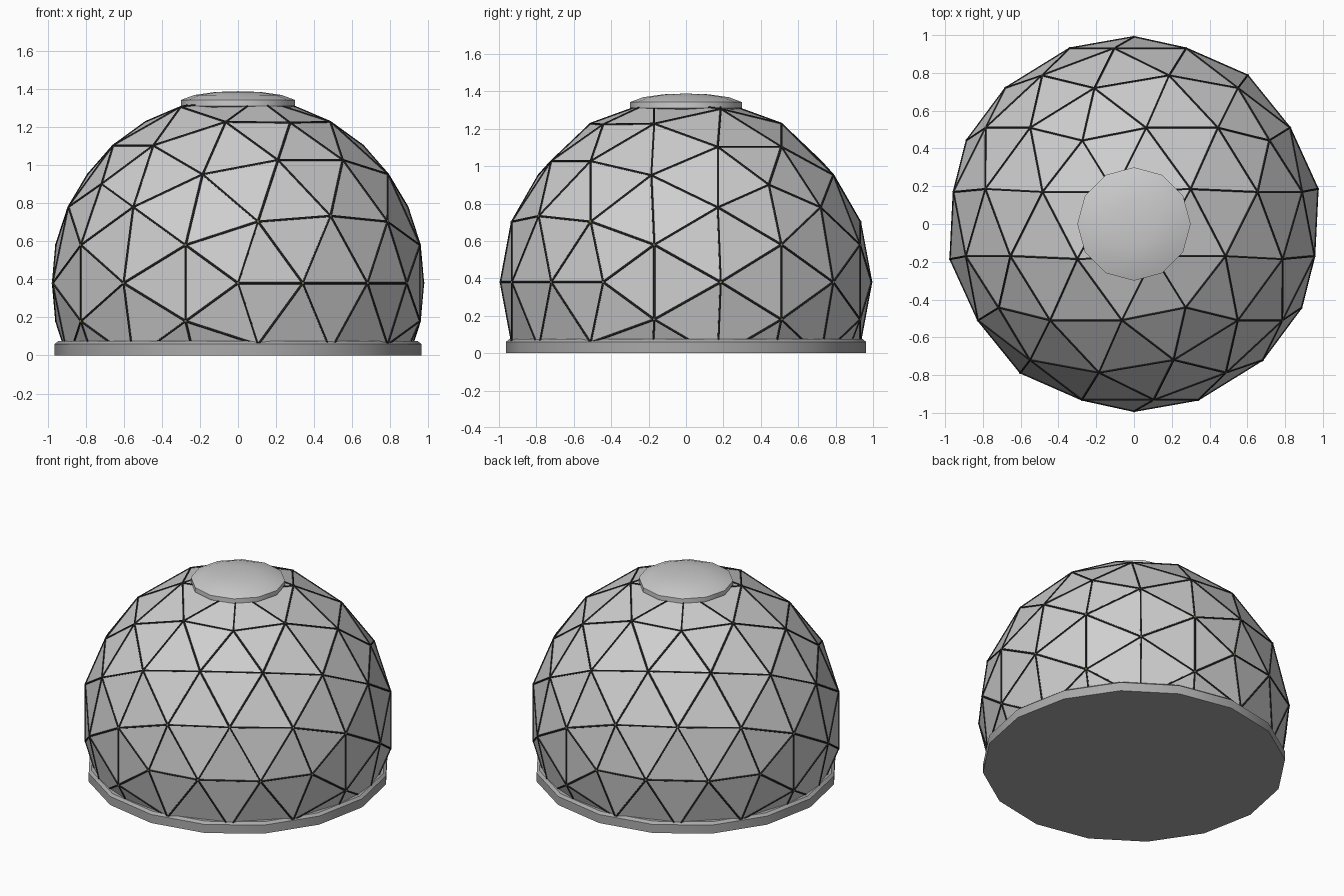
import bpy, bmesh, math
from mathutils import Vector, Matrix

if "Cube" in bpy.data.objects:
    bpy.data.objects.remove(bpy.data.objects["Cube"])

R, CZ, FREQ = 0.99, 0.38, 3      # dome radius, centre height, subdivisions
FLOOR = 0.06


def material(name, rgb):
    m = bpy.data.materials.new(name)
    m.diffuse_color = (*rgb, 1)
    m.use_nodes = True
    m.node_tree.nodes["Principled BSDF"].inputs["Base Color"].default_value = m.diffuse_color
    return m


PANEL = material("panel_grey", (0.62, 0.62, 0.62))
STRUT = material("strut_black", (0.03, 0.03, 0.03))
BASE = material("base_grey", (0.4, 0.4, 0.4))
CAP = material("cap_grey", (0.6, 0.6, 0.6))
NODE = material("node_yellow", (0.6, 0.5, 0.12))


def finish(bm, name, mat, smooth=None):
    bmesh.ops.recalc_face_normals(bm, faces=bm.faces)
    me = bpy.data.meshes.new(name)
    bm.to_mesh(me)
    bm.free()
    me.materials.append(mat)
    ob = bpy.data.objects.new(name, me)
    bpy.context.collection.objects.link(ob)
    if smooth:
        bpy.context.view_layer.objects.active = ob
        ob.select_set(True)
        bpy.ops.object.shade_smooth_by_angle(angle=math.radians(smooth))
        ob.select_set(False)
    return ob


def lathe(name, profile, sides, mat):
    """Closed turned solid from (radius, z) points, axis points have radius 0."""
    bm = bmesh.new()
    vs = [bm.verts.new((r, 0, z)) for r, z in profile]
    es = [bm.edges.new(p) for p in zip(vs, vs[1:])]
    bmesh.ops.spin(bm, geom=vs + es, cent=(0, 0, 0), axis=(0, 0, 1),
                   angle=2 * math.pi, steps=sides, use_duplicate=False)
    bmesh.ops.remove_doubles(bm, verts=bm.verts, dist=1e-4)
    return finish(bm, name, mat, 40)


# Icosahedron with one edge lying on the equator
phi = (1 + 5 ** 0.5) / 2
turn = Matrix.Rotation(math.radians(-148.28), 3, 'Z')
ico = []
for a in (-1, 1):
    for b in (-phi, phi):
        ico += [turn @ Vector(p) for p in ((a, b, 0), (0, a, b), (b, 0, a))]

# Geodesic panels: split every icosahedron face and push it to the sphere
bm = bmesh.new()
near = lambda p, q: (p - q).length < 2.1
for i in range(12):
    for j in range(i + 1, 12):
        for k in range(j + 1, 12):
            A, B, C = ico[i], ico[j], ico[k]
            if not (near(A, B) and near(B, C) and near(A, C)):
                continue
            g = {}
            for u in range(FREQ + 1):
                for v in range(FREQ + 1 - u):
                    p = A + (B - A) * u / FREQ + (C - A) * v / FREQ
                    g[u, v] = bm.verts.new(p.normalized() * R + Vector((0, 0, CZ)))
            for u in range(FREQ):
                for v in range(FREQ - u):
                    bm.faces.new((g[u, v], g[u + 1, v], g[u, v + 1]))
                    if u + v < FREQ - 1:
                        bm.faces.new((g[u + 1, v], g[u + 1, v + 1], g[u, v + 1]))
bmesh.ops.remove_doubles(bm, verts=bm.verts, dist=1e-4)
nodes = [v.co.copy() for v in bm.verts if FLOOR < v.co.z < 0.76]
bmesh.ops.bisect_plane(bm, geom=bm.verts[:] + bm.edges[:] + bm.faces[:],
                       plane_co=(0, 0, FLOOR), plane_no=(0, 0, 1), clear_inner=True)
lines = [(e.verts[0].co.copy(), e.verts[1].co.copy()) for e in bm.edges
         if not e.is_boundary]
finish(bm, "dome_panels", PANEL)

# Struts along every panel seam
bm = bmesh.new()
for p, q in lines:
    d = q - p
    m = Matrix.Translation((p + q) / 2) @ d.to_track_quat('Z', 'Y').to_matrix().to_4x4()
    bmesh.ops.create_cone(bm, cap_ends=True, segments=6, radius1=0.006,
                          radius2=0.006, depth=d.length, matrix=m)
finish(bm, "dome_struts", STRUT)

# Small joints on the lower vertices
bm = bmesh.new()
for p in nodes:
    bmesh.ops.create_icosphere(bm, subdivisions=1, radius=0.009,
                               matrix=Matrix.Translation(p))
finish(bm, "strut_joints", NODE)

# Base ring plate and top vent cap
lathe("base_plate", [(0, 0), (0.963, 0), (0.963, 0.06), (0.945, 0.075), (0, 0.075)], 16, BASE)
lathe("vent_cap", [(0, 1.29), (0.23, 1.29), (0.3, 1.31), (0.3, 1.342), (0.23, 1.368),
                   (0.12, 1.384), (0, 1.388)], 12, CAP)
